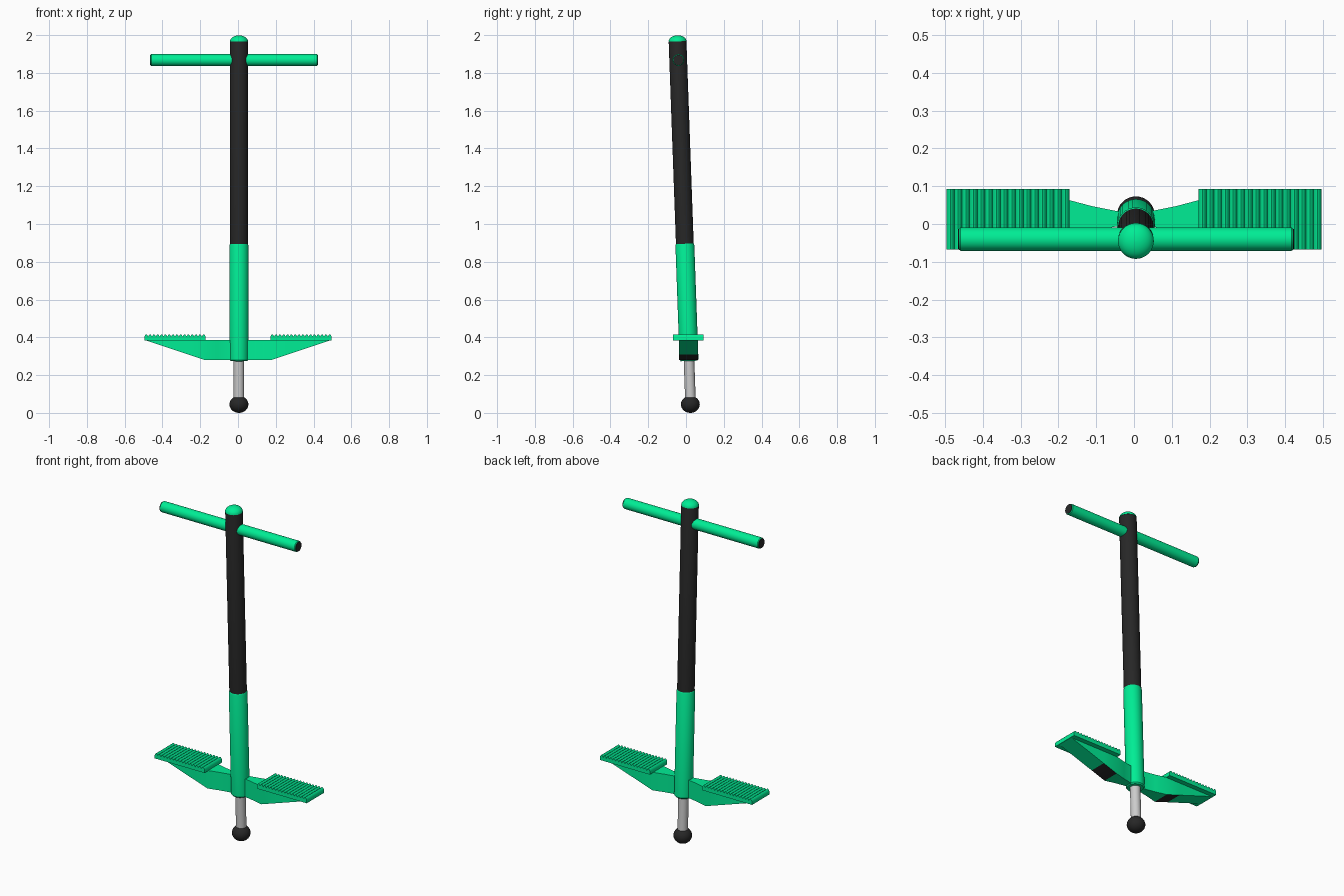
import bpy, bmesh, math
from mathutils import Matrix

if "Cube" in bpy.data.objects:
    bpy.data.objects.remove(bpy.data.objects["Cube"])

def material(name, rgb):
    m = bpy.data.materials.new(name)
    m.diffuse_color = (*rgb, 1)
    m.use_nodes = True
    m.node_tree.nodes["Principled BSDF"].inputs["Base Color"].default_value = m.diffuse_color
    return m

GREEN = material("green", (0.0, 0.85, 0.30))
BLACK = material("black", (0.02, 0.02, 0.02))
LEAN = math.atan(0.036)
POLE = Matrix.Translation((0.005, 0.026, 0)) @ Matrix.Rotation(LEAN, 4, 'X')

def finish(bm, name, mats, angle=35):
    bmesh.ops.recalc_face_normals(bm, faces=bm.faces)
    me = bpy.data.meshes.new(name)
    bm.to_mesh(me)
    bm.free()
    ob = bpy.data.objects.new(name, me)
    bpy.context.collection.objects.link(ob)
    for m in mats:
        me.materials.append(m)
    bpy.ops.object.select_all(action='DESELECT')
    ob.select_set(True)
    bpy.context.view_layer.objects.active = ob
    bpy.ops.object.shade_smooth_by_angle(angle=math.radians(angle))
    return ob

def lathe(name, profile, matrix, mats, n=32):
    """Revolve (radius, height) points round z, then place."""
    bm = bmesh.new()
    rings = [[bm.verts.new((r * math.cos(2 * math.pi * i / n), r * math.sin(2 * math.pi * i / n), z))
              for i in range(n)] for r, z in profile]
    for a, b in zip(rings, rings[1:]):
        for i in range(n):
            bm.faces.new((a[i], a[(i + 1) % n], b[(i + 1) % n], b[i]))
    bm.faces.new(rings[0])
    bm.faces.new(rings[-1])
    bm.transform(matrix)
    return finish(bm, name, mats)

# Leaning pole, from foot to cap
lathe("plunger_rod", [(0.028, 0.05), (0.028, 0.40)], POLE, [])
lathe("lower_sleeve", [(0.044, 0.275), (0.050, 0.282), (0.050, 0.888), (0.047, 0.896)], POLE, [GREEN])
lathe("upper_tube", [(0.047, 0.85), (0.047, 1.965), (0.045, 1.972)], POLE, [BLACK])
dome = [(0.0475 * math.cos(t), 1.968 + 0.032 * math.sin(t))
        for t in [math.radians(89) * i / 8 for i in range(9)]]
lathe("top_cap", dome, POLE, [GREEN])

# Rubber foot
bm = bmesh.new()
bmesh.ops.create_uvsphere(bm, u_segments=32, v_segments=16, radius=1)
bm.transform(Matrix.Translation((0.005, 0.023, 0.045)) @ Matrix.Diagonal((0.05, 0.05, 0.045, 1)))
finish(bm, "rubber_foot", [BLACK])

# Handlebar with dark end plugs
BAR = Matrix.Translation((-0.021, -0.040, 1.868)) @ Matrix.Rotation(math.pi / 2, 4, 'Y')
lathe("handlebar", [(0.028, -0.442), (0.031, -0.438), (0.031, 0.438), (0.028, 0.442)], BAR, [GREEN])
for side, s in (("left", -1), ("right", 1)):
    lathe(side + "_handle_plug", [(0.027, s * 0.43), (0.027, s * 0.445)], BAR, [BLACK])

def bracket(name, s):
    """Waisted arm that turns into a wedge under the footrest."""
    # x, half width, bottom z
    stations = [(0.0, 0.02, 0.28), (0.05, 0.021, 0.28), (0.11, 0.033, 0.28),
                (0.175, 0.050, 0.28), (0.265, 0.050, 0.31), (0.488, 0.050, 0.384)]
    bm = bmesh.new()
    loops = [[bm.verts.new((s * x, 0.014 + y, z))
              for y, z in ((-w, zb), (w, zb), (w, 0.386), (-w, 0.386))] for x, w, zb in stations]
    for k, (a, b) in enumerate(zip(loops, loops[1:])):
        for i in range(4):
            f = bm.faces.new((a[i], a[(i + 1) % 4], b[(i + 1) % 4], b[i]))
            if i == 0 and k == 3:      # dark pad at the foot of the slope
                f.material_index = 1
    bm.faces.new(loops[0])
    bm.faces.new(loops[-1])
    finish(bm, name, [GREEN, BLACK], 25)

def footrest(name, s, ridges=16, steps=6):
    """Corrugated slab: ridged x-z profile extruded along y."""
    x0, x1 = 0.171, 0.496
    pts = [(x0, 0.384)]
    for i in range(ridges * steps + 1):
        t = i / steps
        pts.append((x0 + (x1 - x0) * t / ridges, 0.404 + 0.012 * abs(math.sin(math.pi * t))))
    pts.append((x1, 0.384))
    bm = bmesh.new()
    f = bm.faces.new([bm.verts.new((s * x, -0.068, z)) for x, z in pts])
    ext = bmesh.ops.extrude_face_region(bm, geom=[f], use_keep_orig=True)
    bmesh.ops.translate(bm, vec=(0, 0.161, 0),
                        verts=[v for v in ext["geom"] if isinstance(v, bmesh.types.BMVert)])
    finish(bm, name, [GREEN])

for side, s in (("left", -1), ("right", 1)):
    bracket(side + "_bracket", s)
    footrest(side + "_footrest", s)
